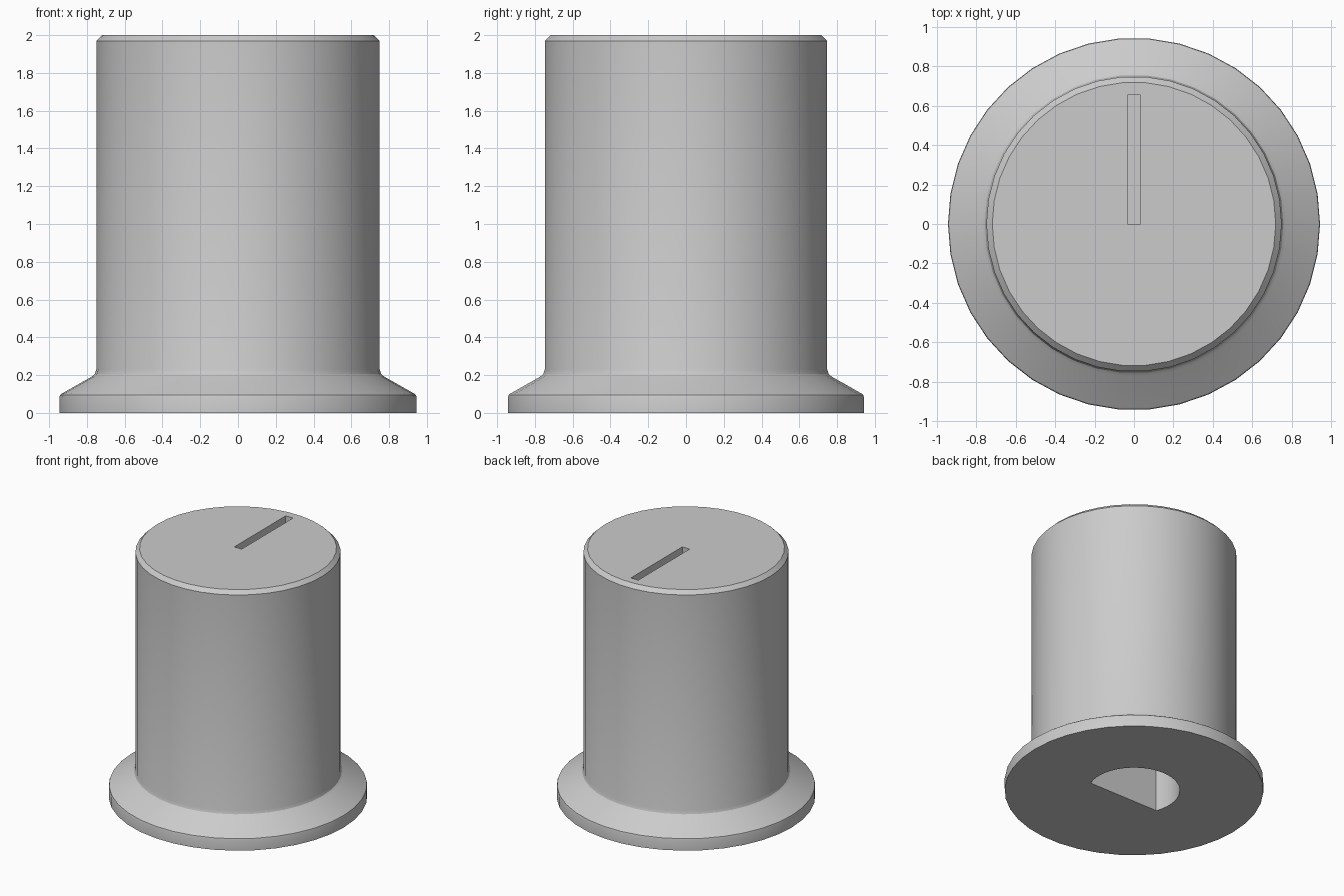
import bpy, bmesh, math

SEGMENTS = 38
HOLE_RADIUS, HOLE_FLAT, HOLE_DEPTH = 0.335, -0.12, 1.4

if "Cube" in bpy.data.objects:
    bpy.data.objects.remove(bpy.data.objects["Cube"], do_unlink=True)

grey = bpy.data.materials.new("grey_plastic")
grey.use_nodes = True
colour = (0.6, 0.6, 0.6, 1)
grey.diffuse_color = colour
grey.node_tree.nodes["Principled BSDF"].inputs["Base Color"].default_value = colour


def add_object(name, bm):
    bmesh.ops.recalc_face_normals(bm, faces=bm.faces)
    mesh = bpy.data.meshes.new(name)
    bm.to_mesh(mesh)
    bm.free()
    mesh.materials.append(grey)
    obj = bpy.data.objects.new(name, mesh)
    bpy.context.collection.objects.link(obj)
    return obj


def revolve(name, profile):
    """Closed solid from (radius, height) rings, capped at both ends."""
    bm = bmesh.new()
    rings = []
    for r, z in profile:
        angles = [math.tau * i / SEGMENTS for i in range(SEGMENTS)]
        rings.append([bm.verts.new((r * math.cos(a), r * math.sin(a), z)) for a in angles])
    for low, high in zip(rings, rings[1:]):
        for i in range(SEGMENTS):
            j = (i + 1) % SEGMENTS
            bm.faces.new((low[i], low[j], high[j], high[i]))
    bm.faces.new(rings[0])
    bm.faces.new(rings[-1])
    return add_object(name, bm)


def prism(name, outline, bottom, top):
    """Upright prism from an outline in plan."""
    bm = bmesh.new()
    face = bm.faces.new([bm.verts.new((x, y, bottom)) for x, y in outline])
    side = bmesh.ops.extrude_face_region(bm, geom=[face])
    verts = [v for v in side["geom"] if isinstance(v, bmesh.types.BMVert)]
    bmesh.ops.translate(bm, verts=verts, vec=(0, 0, top - bottom))
    return add_object(name, bm)


def cut(target, cutter):
    cutter.hide_render = True
    mod = target.modifiers.new(cutter.name, 'BOOLEAN')
    mod.operation = 'DIFFERENCE'
    mod.solver = 'EXACT'
    mod.object = cutter
    bpy.context.view_layer.objects.active = target
    bpy.ops.object.modifier_apply(modifier=mod.name)
    bpy.data.objects.remove(cutter, do_unlink=True)


# Knob body: flared skirt, small fillet, straight grip, chamfered top
knob = revolve("knob_body", [
    (0.945, 0), (0.945, 0.085), (0.942, 0.095), (0.933, 0.102),
    (0.774, 0.192), (0.758, 0.206), (0.75, 0.23),
    (0.75, 1.97), (0.72, 2)])

# Pointer groove in the top
cut(knob, prism("pointer_groove", [(-0.033, 0), (0.033, 0), (0.033, 0.655), (-0.033, 0.655)], 1.94, 2.1))

# D-shaped shaft hole in the underside
start = math.asin(HOLE_FLAT / HOLE_RADIUS)
sweep = math.pi - 2 * start
steps = 28
arc = [start + sweep * i / steps for i in range(steps + 1)]
cut(knob, prism("shaft_hole", [(HOLE_RADIUS * math.cos(a), HOLE_RADIUS * math.sin(a)) for a in arc], -0.1, HOLE_DEPTH))

# Smooth the round surfaces, keep the edges crisp
bpy.ops.object.select_all(action='DESELECT')
knob.select_set(True)
bpy.context.view_layer.objects.active = knob
bpy.ops.object.shade_smooth_by_angle(angle=math.radians(30))
